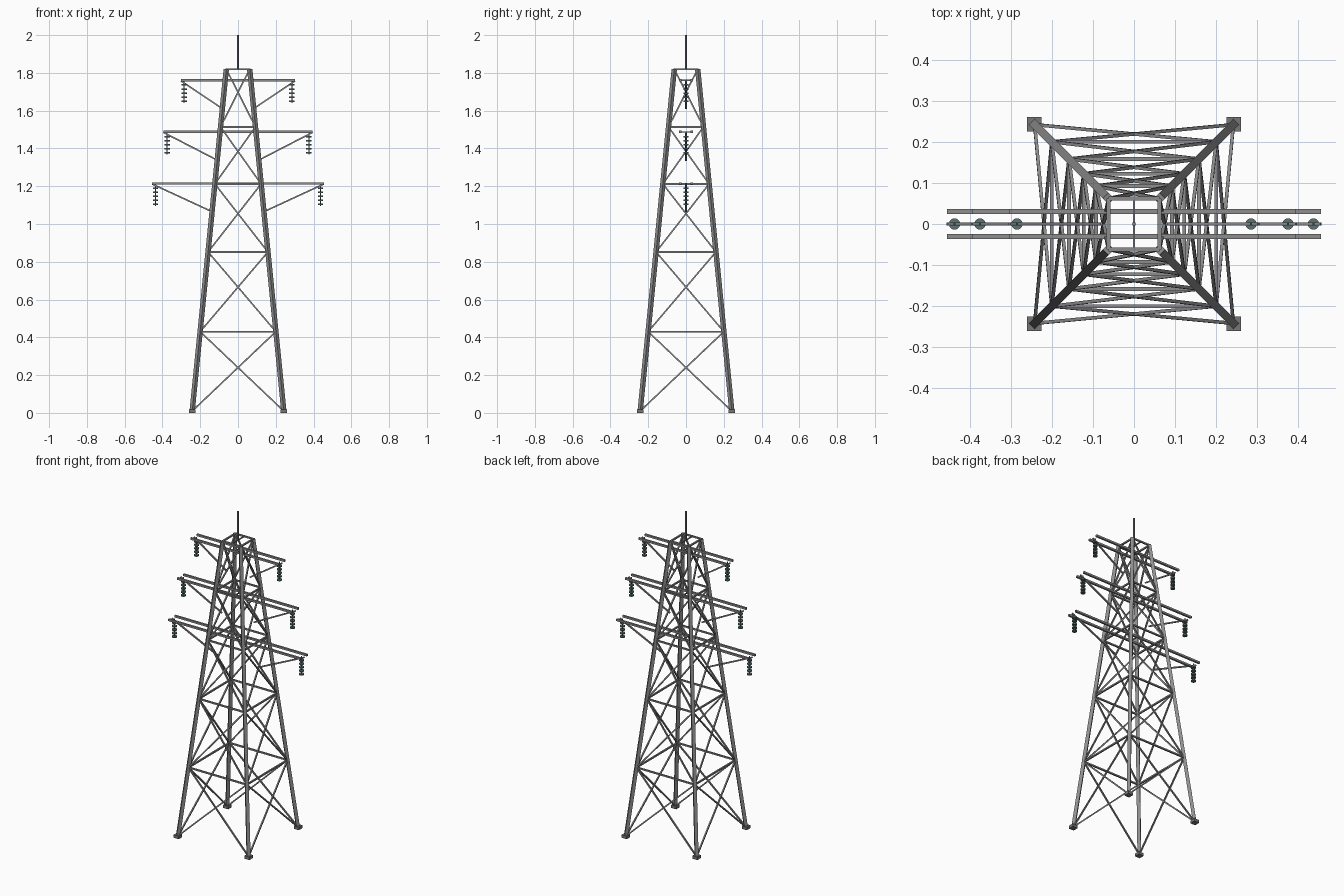
import bpy, bmesh, math
from mathutils import Vector, Matrix

cube = bpy.data.objects.get("Cube")
if cube:
    bpy.data.objects.remove(cube, do_unlink=True)


def material(name, rgb):
    m = bpy.data.materials.new(name)
    m.use_nodes = True
    m.diffuse_color = (*rgb, 1)
    bsdf = next(n for n in m.node_tree.nodes if n.type == 'BSDF_PRINCIPLED')
    bsdf.inputs["Base Color"].default_value = (*rgb, 1)
    return m


STEEL = material("galvanised steel", (0.27, 0.27, 0.275))
DARK = material("dark steel", (0.18, 0.18, 0.18))
GLASS = material("insulator green grey", (0.11, 0.17, 0.17))

HEIGHT, BASE, TOP = 1.82, 0.243, 0.062


def half(z):
    """Half width of the tapering tower at a height."""
    return BASE + (TOP - BASE) * z / HEIGHT


def bar(bm, a, b, width, ref):
    """Square bar from a to b with one face turned towards ref."""
    a, b = Vector(a), Vector(b)
    axis = (b - a).normalized()
    side = axis.cross(Vector(ref)).normalized()
    up = side.cross(axis)
    rot = Matrix((side, up, axis)).transposed().to_4x4()
    size = Matrix.Diagonal((width, width, (b - a).length, 1))
    bmesh.ops.create_cube(bm, size=1, matrix=Matrix.Translation((a + b) / 2) @ rot @ size)


def rod(bm, x, z0, z1, radius, sides):
    """Upright round piece at y = 0."""
    bmesh.ops.create_cone(bm, cap_ends=True, segments=sides, radius1=radius, radius2=radius,
                          depth=z1 - z0, matrix=Matrix.Translation((x, 0, (z0 + z1) / 2)))


def finish(bm, name, mat):
    mesh = bpy.data.meshes.new(name)
    bm.to_mesh(mesh)
    bm.free()
    mesh.materials.append(mat)
    ob = bpy.data.objects.new(name, mesh)
    bpy.context.collection.objects.link(ob)


CORNERS = [(-1, -1), (1, -1), (1, 1), (-1, 1)]

# Corner legs and their foot plates
legs, feet = bmesh.new(), bmesh.new()
for sx, sy in CORNERS:
    bar(legs, (sx * BASE, sy * BASE, 0.005), (sx * TOP, sy * TOP, HEIGHT), 0.02, (sx, sy, 0))
    size = Matrix.Diagonal((0.035, 0.035, 0.018, 1))
    bmesh.ops.create_cube(feet, size=1, matrix=Matrix.Translation((sx * BASE, sy * BASE, 0.009)) @ size)
finish(legs, "corner_legs", STEEL)
finish(feet, "foot_plates", DARK)

# Horizontal struts and crossed braces on the four sides
levels = [0.01, 0.43, 0.852, 1.212, 1.514, HEIGHT]
struts, braces = bmesh.new(), bmesh.new()
for i, (sx, sy) in enumerate(CORNERS):
    tx, ty = CORNERS[(i + 1) % 4]
    normal = (sx + tx, sy + ty, 0)
    for lo, hi in zip(levels, levels[1:]):
        a, b = half(lo), half(hi)
        bar(struts, (sx * b, sy * b, hi), (tx * b, ty * b, hi), 0.009, (0, 0, 1))
        bar(braces, (sx * a, sy * a, lo), (tx * b, ty * b, hi), 0.008, normal)
        bar(braces, (tx * a, ty * a, lo), (sx * b, sy * b, hi), 0.008, normal)
finish(struts, "horizontal_struts", STEEL)
finish(braces, "cross_braces", STEEL)

# Cross arms: height, half length, insulator position
ARMS = [("lower", 1.215, 0.455, 0.437), ("middle", 1.488, 0.395, 0.375), ("upper", 1.761, 0.303, 0.285)]
for name, z, reach, hang in ARMS:
    arm, strings = bmesh.new(), bmesh.new()
    for y in (-0.03, 0.03):
        bar(arm, (-reach, y, z), (reach, y, z), 0.012, (0, 0, 1))
    bar(arm, (0, -0.03, z), (0, 0.03, z), 0.006, (0, 0, 1))
    for s in (-1, 1):
        # Diagonal support under the arm
        bar(arm, (s * reach, 0, z - 0.003), (s * half(z - 0.15), 0, z - 0.15), 0.008, (0, 1, 0))
        # Hanging insulator string
        rod(strings, s * hang, z - 0.12, z, 0.003, 8)
        for k in range(5):
            middle = z - 0.025 - k * 0.0215
            rod(strings, s * hang, middle - 0.004, middle + 0.004, 0.014, 12)
    finish(arm, name + "_cross_arm", STEEL)
    finish(strings, name + "_insulators", GLASS)

# Lightning mast on its support bar
bm = bmesh.new()
bar(bm, (0, -TOP, HEIGHT), (0, TOP, HEIGHT), 0.006, (0, 0, 1))
rod(bm, 0, HEIGHT - 0.005, 2.0, 0.005, 8)
finish(bm, "lightning_mast", STEEL)
